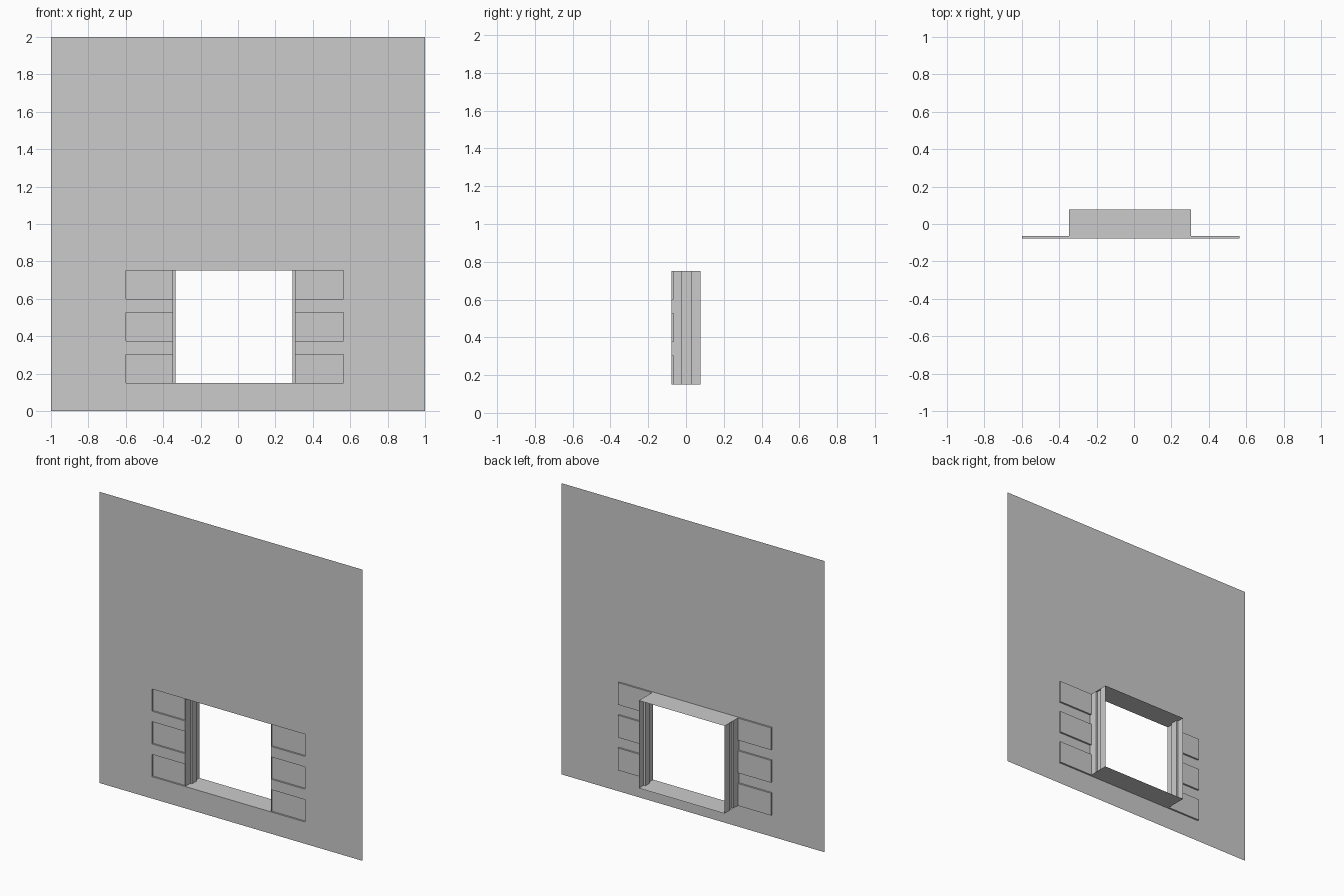
import bpy, bmesh

if "Cube" in bpy.data.objects:
    bpy.data.objects.remove(bpy.data.objects["Cube"])

FRONT, BACK = -0.077, 0.077          # depth of wall sheet and of frame
RECESS = -0.065                      # floor of the shallow panels
XL, XR = -0.348, 0.304               # opening sides
Z0, Z1 = 0.15, 0.752                 # opening bottom and top
PANEL_X = [(-0.6, XL), (XR, 0.563)]
PANEL_Z = [(Z0, 0.303), (0.375, 0.528), (0.6, Z1)]


def make(name, quads):
    """Build an object from a list of quads, merging shared corners."""
    bm = bmesh.new()
    for q in quads:
        bm.faces.new([bm.verts.new(p) for p in q])
    bmesh.ops.remove_doubles(bm, verts=bm.verts, dist=1e-5)
    me = bpy.data.meshes.new(name)
    bm.to_mesh(me)
    bm.free()
    ob = bpy.data.objects.new(name, me)
    bpy.context.collection.objects.link(ob)
    return ob


def upright(x0, x1, z0, z1, y):
    return [(x0, y, z0), (x1, y, z0), (x1, y, z1), (x0, y, z1)]


def side(x0, y0, x1, y1, z0, z1):
    return [(x0, y0, z0), (x1, y1, z0), (x1, y1, z1), (x0, y0, z1)]


def level(x0, x1, y0, y1, z):
    return [(x0, y0, z), (x1, y0, z), (x1, y1, z), (x0, y1, z)]


# Wall sheet, leaving out the opening and the panels
xs = [-1, PANEL_X[0][0], XL, XR, PANEL_X[1][1], 1]
zs = [0] + [z for pair in PANEL_Z for z in pair] + [2]
wall = []
for i in range(5):
    for j in range(7):
        in_opening = i == 2 and 1 <= j <= 5
        in_panel = i in (1, 3) and j in (1, 3, 5)
        if not (in_opening or in_panel):
            wall.append(upright(xs[i], xs[i + 1], zs[j], zs[j + 1], FRONT))
make("wall", wall)

# Shallow recessed panels beside the opening
panels = []
for x0, x1 in PANEL_X:
    outer = x0 if x0 < XL else x1
    for z0, z1 in PANEL_Z:
        panels += [upright(x0, x1, z0, z1, RECESS),
                   level(x0, x1, FRONT, RECESS, z0),
                   level(x0, x1, RECESS, FRONT, z1)[::-1],
                   side(outer, FRONT, outer, RECESS, z0, z1)]
make("side_panels", panels)

# Jambs with a vertical rib standing into the opening
RIB = 0.013
for name, x, d in (("left_jamb", XL, RIB), ("right_jamb", XR, -RIB)):
    profile = [(x, FRONT), (x, -0.021), (x + d, -0.021),
               (x + d, 0.026), (x, 0.026), (x, BACK)]
    quads = [side(*a, *b, Z0, Z1) for a, b in zip(profile, profile[1:])]
    make(name, quads if d < 0 else [q[::-1] for q in quads])

# Flat sill and head
make("sill", [level(XL, XR, FRONT, BACK, Z0)])
make("head", [level(XL, XR, FRONT, BACK, Z1)[::-1]])
